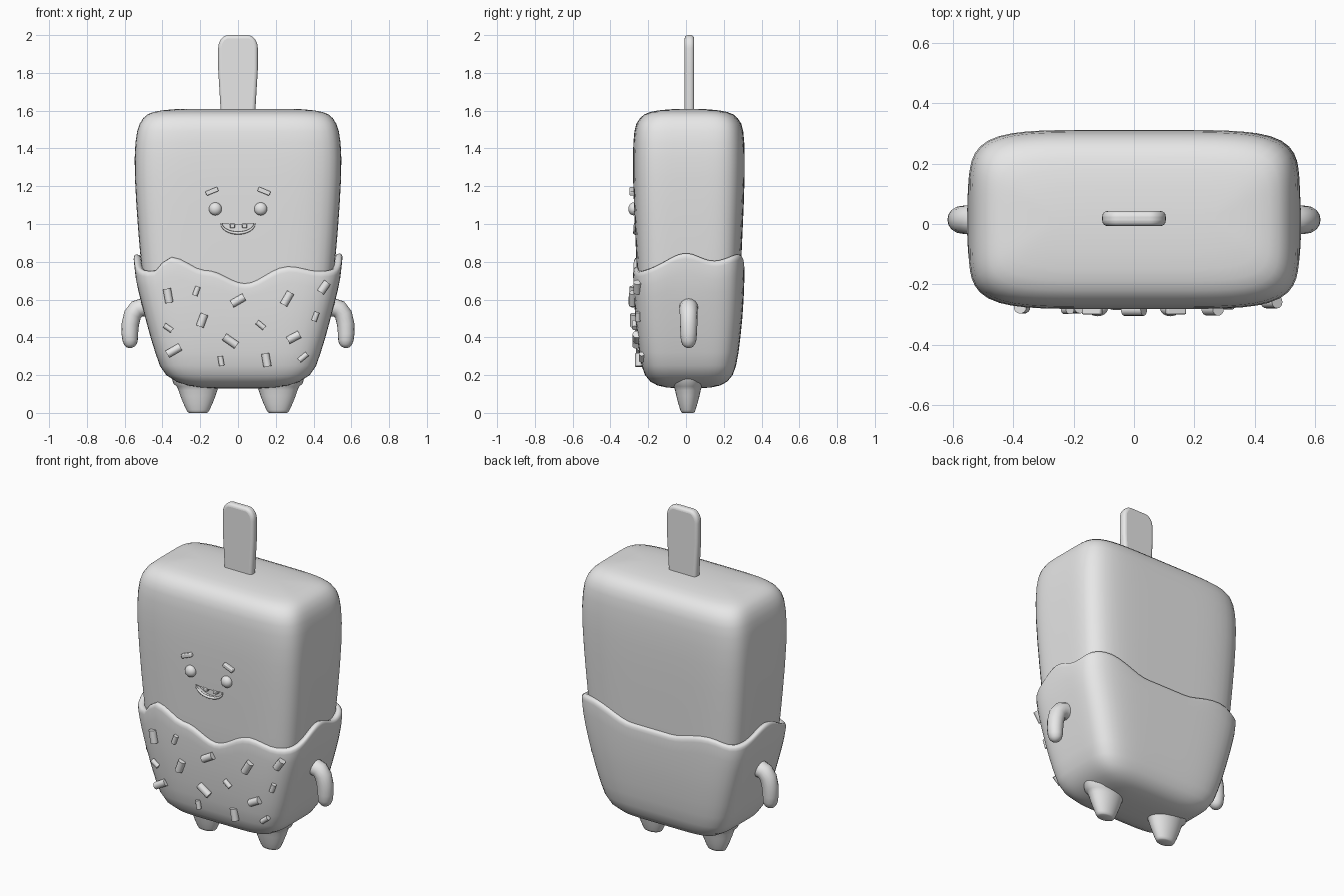
import bpy, bmesh
from math import sin, cos, pi, tau, atan2, radians
from mathutils import Vector, Matrix

if "Cube" in bpy.data.objects:
    bpy.data.objects.remove(bpy.data.objects["Cube"], do_unlink=True)

GREY = (0.8, 0.8, 0.8, 1)
mat = bpy.data.materials.new("plain grey")
mat.use_nodes = True
mat.diffuse_color = GREY
mat.node_tree.nodes["Principled BSDF"].inputs["Base Color"].default_value = GREY

CY, POWER, SEG = 0.015, 5.5, 96      # body centre depth, squareness, ring detail


def finish(name, bm, angle=40):
    bmesh.ops.recalc_face_normals(bm, faces=bm.faces)
    me = bpy.data.meshes.new(name)
    bm.to_mesh(me)
    bm.free()
    me.materials.append(mat)
    ob = bpy.data.objects.new(name, me)
    bpy.context.collection.objects.link(ob)
    smooth(ob, angle)
    return ob


def smooth(ob, angle):
    bpy.ops.object.select_all(action='DESELECT')
    ob.select_set(True)
    bpy.context.view_layer.objects.active = ob
    bpy.ops.object.shade_smooth_by_angle(angle=radians(angle))


def add_modifier(ob, kind, **settings):
    mod = ob.modifiers.new(kind.lower(), kind)
    for key, value in settings.items():
        setattr(mod, key, value)
    return mod


def loft(name, rings, angle=40):
    """Skin a list of closed rings of points and cap both ends."""
    bm = bmesh.new()
    rows = [[bm.verts.new(p) for p in ring] for ring in rings]
    for a, b in zip(rows, rows[1:]):
        for i in range(len(a)):
            j = (i + 1) % len(a)
            bm.faces.new((a[i], a[j], b[j], b[i]))
    bm.faces.new(rows[0])
    bm.faces.new(rows[-1])
    return finish(name, bm, angle)


def square_point(t, hx, hy, z):
    r = (abs(cos(t)) ** POWER + abs(sin(t)) ** POWER) ** (-1 / POWER)
    return (hx * r * cos(t), CY + hy * r * sin(t), z)


def square_ring(hx, hy, z):
    return [square_point(tau * i / SEG, hx, hy, z) for i in range(SEG)]


def tube(name, path, radii, sides=16):
    """Tapered tube along a path of (x, y, z) that lies in an xz plane."""
    pts = [Vector(p) for p in path]
    rings = []
    for i, (p, r) in enumerate(zip(pts, radii)):
        d = (pts[min(i + 1, len(pts) - 1)] - pts[max(i - 1, 0)]).normalized()
        side = Vector((0, 1, 0))
        n = d.cross(side)
        rings.append([p + r * (cos(a) * n + sin(a) * side)
                      for a in (tau * k / sides for k in range(sides))])
    return loft(name, rings, 60)


def prism(name, outline, y0, y1, angle=40):
    return loft(name, [[(x, y, z) for x, z in outline] for y in (y0, y1)], angle)


# Main body: rounded block, (height, inset from the widest section)
sections = [(0.5, 0.08), (0.68, 0.045), (0.8, 0.033), (0.95, 0.02), (1.1, 0.009),
            (1.25, 0.001), (1.35, 0), (1.43, 0.004), (1.49, 0.013), (1.53, 0.026),
            (1.56, 0.045), (1.58, 0.068), (1.593, 0.1), (1.601, 0.14),
            (1.607, 0.2), (1.61, 0.27)]
body = loft("body", [square_ring(0.547 - d, 0.296 - min(d, 0.02) * 0.6
                                 - max(d - 0.02, 0) * (0.5 if z < 1 else 1), z)
                     for z, d in sections], 50)

# Coating profile: height, half width, half depth
coat = [(0.13, 0.12, 0.06), (0.135, 0.2, 0.12), (0.145, 0.265, 0.165), (0.165, 0.325, 0.203),
        (0.2, 0.38, 0.232), (0.25, 0.414, 0.25), (0.32, 0.438, 0.263), (0.4, 0.463, 0.273),
        (0.5, 0.49, 0.283), (0.6, 0.517, 0.29), (0.7, 0.54, 0.294), (0.9, 0.562, 0.298)]


def coat_size(z):
    for (z0, x0, y0), (z1, x1, y1) in zip(coat, coat[1:]):
        if z <= z1:
            f = (z - z0) / (z1 - z0)
            return x0 + f * (x1 - x0), y0 + f * (y1 - y0)


# Wavy rim of the coating: (x, y, height) around the block
rim = [(0.55, 0, 0.845), (0.55, 0.16, 0.805), (0.45, 0.3, 0.84), (0.15, 0.3, 0.765),
       (-0.1, 0.3, 0.765), (-0.36, 0.3, 0.81), (-0.52, 0.28, 0.785), (-0.55, 0, 0.84),
       (-0.5, -0.28, 0.75), (-0.37, -0.28, 0.825), (-0.18, -0.28, 0.755),
       (0.04, -0.28, 0.685), (0.28, -0.28, 0.775), (0.47, -0.28, 0.75)]
waves = sorted((atan2((y - CY) / 0.296, x / 0.547) % tau, z) for x, y, z in rim)
waves = [(waves[-1][0] - tau, waves[-1][1])] + waves + [(waves[0][0] + tau, waves[0][1])]


def rim_height(t):
    for (a, za), (b, zb) in zip(waves, waves[1:]):
        if a <= t <= b:
            return za + (zb - za) * (1 - cos(pi * (t - a) / (b - a))) / 2


def rim_ring(share, drop, inset):
    ring = []
    for i in range(SEG):
        t = tau * i / SEG
        z = 0.5 + share * (rim_height(t) - drop - 0.5)
        hx, hy = coat_size(z)
        ring.append(square_point(t, hx - inset, hy - inset, z))
    return ring


rings = [square_ring(hx, hy, z) for z, hx, hy in coat if z <= 0.5]
rings += [rim_ring(s, 0.03, 0) for s in (0.25, 0.5, 0.75, 1)]
rings += [rim_ring(1, d, i) for d, i in ((0.015, 0.002), (0.005, 0.008), (0, 0.018), (0.006, 0.035))]
rings += [square_ring(0.4, 0.2, 0.6)]
loft("coating", rings, 60)

# Stick on top, slightly wider towards its rounded end
corner = [(0.055 * cos(a), 0.07 * sin(a)) for a in (pi / 2 * k / 8 for k in range(9))]
half = [(0.088, 1.52), (0.093, 1.62), (0.105, 1.82)] + [(0.05 + x, 1.93 + z) for x, z in corner]
stick = prism("stick", half + [(-x, z) for x, z in reversed(half)], -0.007, 0.043)
add_modifier(stick, 'BEVEL', width=0.018, segments=4, limit_method='ANGLE', angle_limit=radians(50))

# Arms and legs
arm_path = [(0.45, 0.555), (0.5, 0.56), (0.535, 0.55), (0.558, 0.52), (0.57, 0.47),
            (0.573, 0.42), (0.571, 0.385), (0.569, 0.363), (0.568, 0.35), (0.567, 0.344)]
arm_radii = [0.05, 0.05, 0.048, 0.047, 0.046, 0.044, 0.041, 0.034, 0.022, 0.008]
leg_profile = [(0, 0.045), (0.004, 0.054), (0.015, 0.061), (0.05, 0.077), (0.09, 0.093),
               (0.12, 0.103), (0.14, 0.113), (0.155, 0.13), (0.19, 0.14)]
for side, s in (("left", 1), ("right", -1)):
    tube(side + "_arm", [(s * x, 0.014, z) for x, z in arm_path], arm_radii)
    loft(side + "_leg", [[(s * 0.212 + r * cos(a), 0.01 + 0.66 * r * sin(a), z)
                          for a in (tau * k / 24 for k in range(24))]
                         for z, r in leg_profile], 50)

    # Eye and eyebrow
    bm = bmesh.new()
    bmesh.ops.create_uvsphere(bm, u_segments=24, v_segments=16, radius=0.034,
                              matrix=Matrix.Translation((s * 0.12, -0.278, 1.08))
                              @ Matrix.Diagonal((1, 0.8, 1, 1)))
    finish(side + "_eye", bm)
    bm = bmesh.new()
    bmesh.ops.create_cube(bm, size=1, matrix=Matrix.Translation((s * 0.138, -0.281, 1.173))
                          @ Matrix.Rotation(radians(s * 22), 4, 'Y')
                          @ Matrix.Diagonal((0.068, 0.036, 0.024, 1)))
    brow = finish(side + "_eyebrow", bm)
    add_modifier(brow, 'BEVEL', width=0.005, segments=2)

# Mouth: crescent recess, lower lip and two teeth
arc = [pi * k / 16 for k in range(17)]
lower = [(0.088 * cos(a), 1.004 - 0.052 * sin(a)) for a in arc]
upper = [(x, 1.007 - 0.01 * sin(a)) for (x, z), a in zip(lower, arc)]
cutter = prism("mouth_cutter", lower + upper[::-1], -0.35, -0.245)
cutter.hide_render = True
add_modifier(body, 'BOOLEAN', object=cutter, operation='DIFFERENCE', solver='EXACT')
bpy.context.view_layer.objects.active = body
bpy.ops.object.modifier_apply(modifier="boolean")
bpy.data.objects.remove(cutter, do_unlink=True)
smooth(body, 40)
tube("lower_lip", [(x, -0.272, z) for x, z in lower],
     [0.004 + 0.004 * sin(a) for a in arc], 8)
for name, x in (("right_tooth", -0.03), ("left_tooth", 0.035)):
    bm = bmesh.new()
    bmesh.ops.create_cube(bm, size=1, matrix=Matrix.Translation((x, -0.258, 0.991))
                          @ Matrix.Diagonal((0.026, 0.03, 0.024, 1)))
    add_modifier(finish(name, bm), 'BEVEL', width=0.004, segments=2)

# Sprinkles: x, height, tilt in degrees, length
sprinkles = [(-0.37, 0.62, 100, 0.075), (-0.22, 0.645, 70, 0.05), (0, 0.595, 30, 0.075),
             (0.26, 0.605, 60, 0.075), (0.455, 0.665, 55, 0.065), (-0.19, 0.49, 70, 0.07),
             (-0.37, 0.45, -35, 0.05), (-0.34, 0.33, 30, 0.08), (-0.04, 0.38, -35, 0.08),
             (0.12, 0.465, -40, 0.05), (0.41, 0.51, 70, 0.05), (0.295, 0.4, 28, 0.07),
             (-0.09, 0.275, 100, 0.05), (0.15, 0.28, 100, 0.07), (0.345, 0.295, 40, 0.055)]
for i, (x, z, tilt, length) in enumerate(sprinkles):
    hx, hy = coat_size(z)
    y = CY - hy * (1 - (abs(x) / hx) ** POWER) ** (1 / POWER)
    radius = 0.014 if length < 0.06 else 0.021
    bm = bmesh.new()
    bmesh.ops.create_cone(bm, cap_ends=True, segments=16, radius1=radius, radius2=radius, depth=length,
                          matrix=Matrix.Translation((x, y - 0.008, z))
                          @ Matrix.Rotation(radians(90 - tilt), 4, 'Y'))
    finish("sprinkle_%d" % (i + 1), bm)
